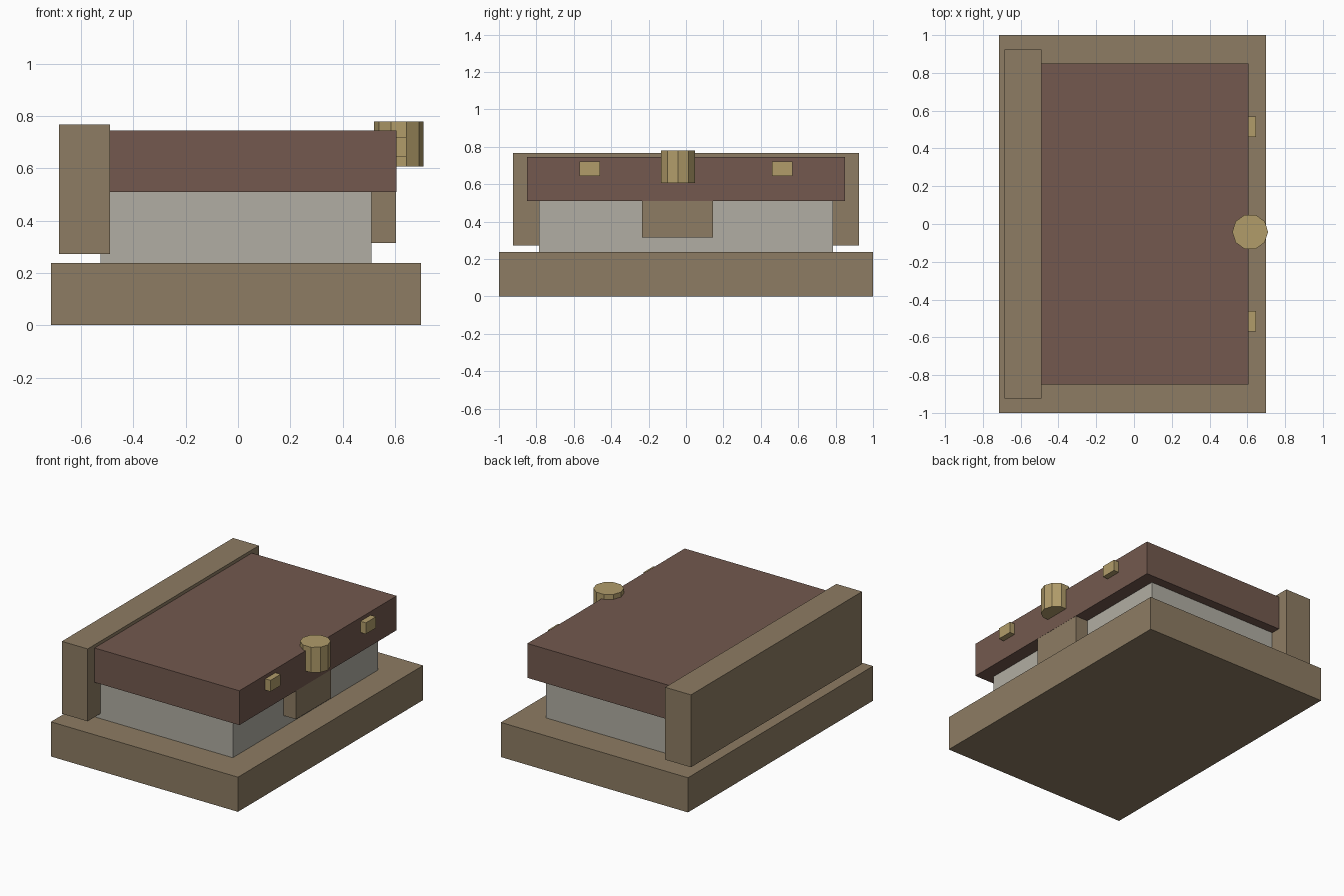
import bpy, math

if "Cube" in bpy.data.objects:
    bpy.data.objects.remove(bpy.data.objects["Cube"])


def material(name, rgb):
    m = bpy.data.materials.new(name)
    lin = [((c / 255 + 0.055) / 1.055) ** 2.4 for c in rgb]
    m.diffuse_color = (*lin, 1)
    m.use_nodes = True
    m.node_tree.nodes["Principled BSDF"].inputs["Base Color"].default_value = m.diffuse_color
    return m


tan = material("tan_brown", (141, 124, 99))
maroon = material("dark_red_brown", (115, 89, 78))
paper = material("paper_grey", (177, 174, 163))
brass = material("brass", (177, 156, 106))


def box(name, mat, x, y, z):
    lo, hi = zip(x, y, z)
    bpy.ops.mesh.primitive_cube_add(size=1, location=[(a + b) / 2 for a, b in zip(lo, hi)])
    ob = bpy.context.object
    ob.name = name
    for v in ob.data.vertices:
        v.co = [c * (b - a) for c, a, b in zip(v.co, lo, hi)]
    ob.data.materials.append(mat)
    return ob


# Base slab, page block, lid and spine
box("base", tan, (-0.715, 0.70), (-1, 1), (0, 0.237))
box("page_block", paper, (-0.525, 0.51), (-0.785, 0.785), (0.23, 0.52))
box("top_cover", maroon, (-0.60, 0.605), (-0.85, 0.85), (0.51, 0.745))
box("spine", tan, (-0.685, -0.49), (-0.925, 0.925), (0.272, 0.767))

# Clasp strap hanging below the cover, with its round stud
box("clasp_strap", tan, (0.51, 0.604), (-0.235, 0.145), (0.315, 0.60))
bpy.ops.mesh.primitive_cylinder_add(vertices=10, radius=0.095, depth=0.173,
                                    location=(0.615, -0.042, 0.6925),
                                    rotation=(0, 0, math.pi / 2))
stud = bpy.context.object
stud.name = "clasp_stud"
stud.data.materials.append(brass)

# Pair of small plates on the cover edge
for side, y in (("front", -0.515), ("back", 0.515)):
    box(side + "_edge_plate", brass, (0.60, 0.645), (y - 0.055, y + 0.055), (0.643, 0.72))
